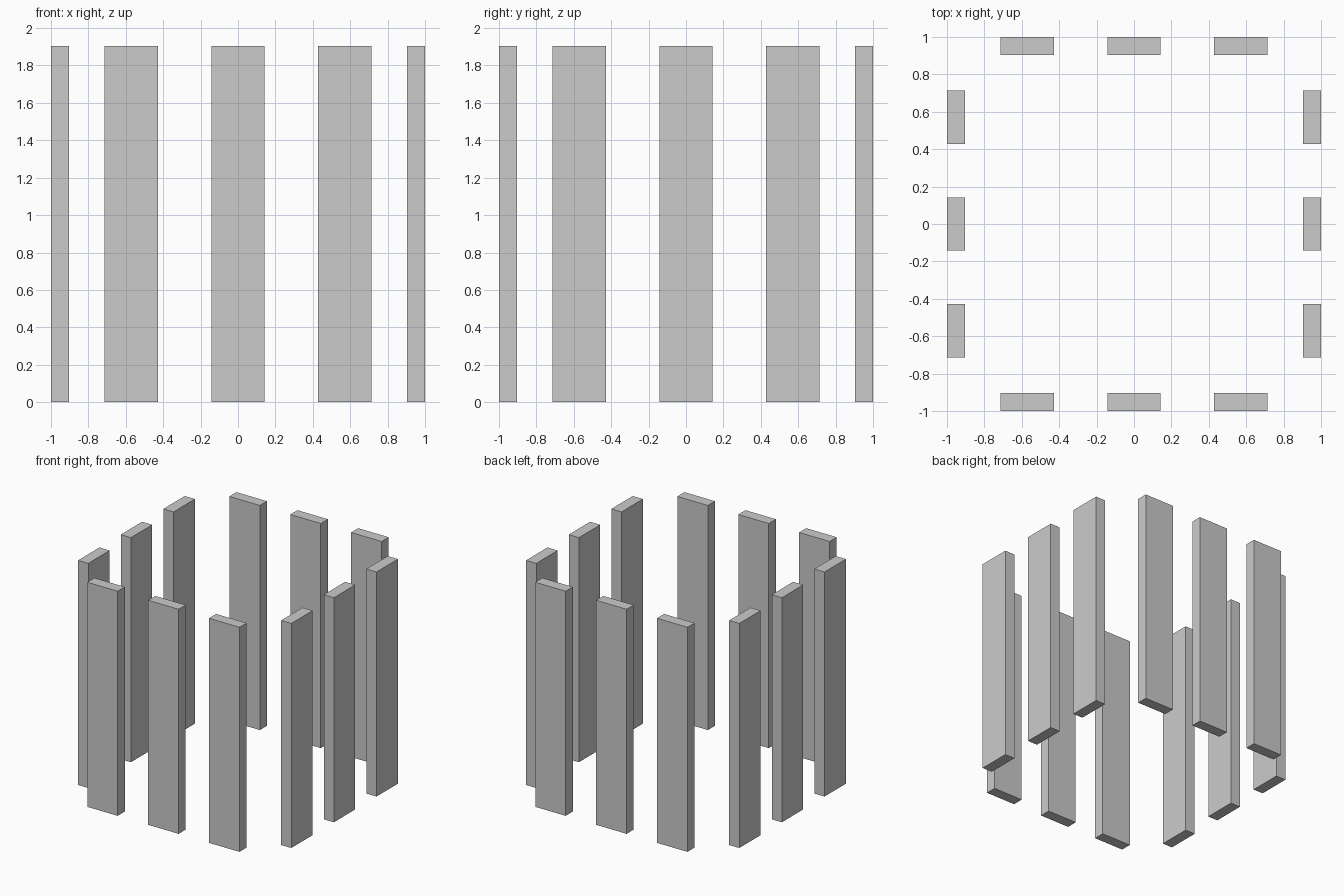
import bpy
import math
from mathutils import Matrix, Vector

if "Cube" in bpy.data.objects:
    bpy.data.objects.remove(bpy.data.objects["Cube"])

U = 2 / 21                                   # slat thickness; model is 21 units wide
WIDTH, DEPTH, HEIGHT = 3 * U, U, 20 * U
SPACING = 6 * U
OFFSET = 1 - DEPTH / 2


def add_slat(name, x, angle):
    """Upright slat on the front side, turned about z to its own side."""
    pos = Matrix.Rotation(angle, 3, 'Z') @ Vector((x, -OFFSET, HEIGHT / 2))
    bpy.ops.mesh.primitive_cube_add(size=1, location=pos, rotation=(0, 0, angle))
    slat = bpy.context.object
    slat.name = name
    slat.scale = (WIDTH, DEPTH, HEIGHT)
    bpy.ops.object.transform_apply(location=False, rotation=True, scale=True)


# Three slats on each of the four sides
for side, label in enumerate(("front", "right", "back", "left")):
    for i in (-1, 0, 1):
        add_slat(f"{label}_slat_{i + 2}", i * SPACING, side * math.pi / 2)
